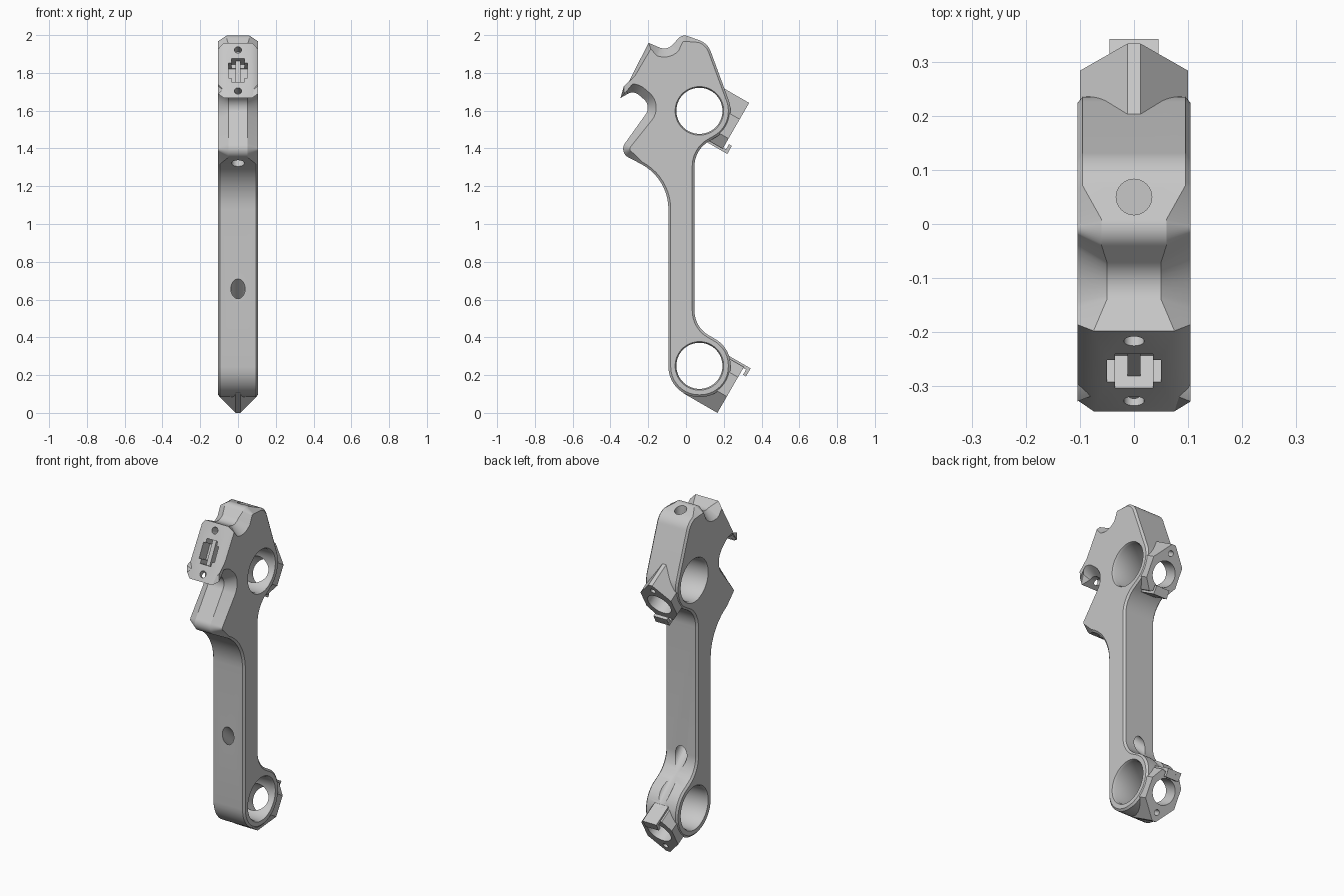
import bpy, bmesh, math
from mathutils import Vector

cube = bpy.data.objects.get("Cube")
if cube:
    bpy.data.objects.remove(cube)

steel = bpy.data.materials.new("light_grey_steel")
steel.use_nodes = True
GREY = (0.57, 0.57, 0.57, 1)
steel.diffuse_color = GREY
steel.node_tree.nodes["Principled BSDF"].inputs["Base Color"].default_value = GREY


def finish(name, bm):
    """Make an object whose faces all point outwards."""
    bm.normal_update()
    bmesh.ops.recalc_face_normals(bm, faces=bm.faces)
    if bm.calc_volume(signed=True) < 0:
        bmesh.ops.reverse_faces(bm, faces=bm.faces)
    mesh = bpy.data.meshes.new(name)
    bm.to_mesh(mesh)
    bm.free()
    mesh.materials.append(steel)
    ob = bpy.data.objects.new(name, mesh)
    bpy.context.collection.objects.link(ob)
    return ob


def loft(name, rings):
    """Skin a list of equal rings of points and cap both ends."""
    bm = bmesh.new()
    rows = [[bm.verts.new(p) for p in ring] for ring in rings]
    n = len(rows[0])
    for r0, r1 in zip(rows, rows[1:]):
        for i in range(n):
            j = (i + 1) % n
            bm.faces.new((r0[i], r0[j], r1[j], r1[i]))
    bm.faces.new(rows[0][::-1])
    bm.faces.new(rows[-1])
    return finish(name, bm)


def prism(name, outline, origin, up, axis, start, end):
    """Extrude an outline (x, height along up) along axis; origin, up and axis are (y, z)."""
    o, u, a = (Vector((0, *v)) for v in (origin, up, axis))
    return loft(name, [[o + Vector((x, 0, 0)) + u * p + a * t for x, p in outline]
                       for t in (start, end)])


def circle(radius, height=0, n=32):
    return [(radius * math.cos(math.tau * i / n), height + radius * math.sin(math.tau * i / n))
            for i in range(n)]


def rect(x, low, high):
    return [(-x, low), (x, low), (x, high), (-x, high)]


def volume(mesh):
    bm = bmesh.new()
    bm.from_mesh(mesh)
    size = bm.calc_volume()
    bm.free()
    return size


def combine(target, other, operation):
    """Boolean that tries the next solver when a result is not plausible."""
    before = target.data.copy()
    size = volume(before)
    bpy.context.view_layer.objects.active = target
    for solver in ('EXACT', 'MANIFOLD', 'FLOAT'):
        mod = target.modifiers.new("join", 'BOOLEAN')
        mod.object, mod.operation, mod.solver = other, operation, solver
        bpy.ops.object.modifier_apply(modifier=mod.name)
        if 0.75 * size < volume(target.data) < 1.25 * size:
            break
        target.data = before.copy()
    bpy.data.objects.remove(other)


def drill(name, origin, axis, radius, start, end, height=0):
    up = (-axis[1], axis[0])
    combine(body, prism(name, circle(radius, height), origin, up, axis, start, end), 'DIFFERENCE')


# Side outline corners: y, z, fillet radius, edge style (flat half width, side inset)
HALF = 0.105
STYLES = {"plate": (0.075, 0.025), "tip": (0.075, 0.012), "cove": (0.05, 0.045),
          "nose": (0.05, 0.035), "crest": (0.06, 0.03), "edge": (0.095, 0.012)}
CORNERS = [
    (-0.198, 1.967, 0, "plate"), (-0.347, 1.675, 0, "tip"),
    (-0.277, 1.715, 0.05, "cove"), (-0.182, 1.633, 0.06, "cove"),
    (-0.357, 1.388, 0.05, "nose"), (-0.093, 1.25, 0.27, "edge"),
    (-0.093, 0.092, 0.16, "edge"), (0.236, 0.092, 0.16, "edge"),
    (0.236, 0.352, 0.16, "edge"), (0.045, 0.4625, 0.15, "edge"),
    (0.045, 1.4015, 0.15, "edge"), (0.236, 1.512, 0.16, "edge"),
    (0.236, 1.636, 0.16, "edge"), (0.115, 1.965, 0.1, "edge"),
    (-0.02, 2.013, 0.045, "crest"), (-0.1, 1.925, 0.06, "cove")]


def rounded_outline(corners, steps=10):
    pts = []
    for i, (y, z, r, style) in enumerate(corners):
        c = Vector((y, z))
        a = (Vector(corners[i - 1][:2]) - c).normalized()
        b = (Vector(corners[(i + 1) % len(corners)][:2]) - c).normalized()
        if r == 0:
            pts.append((c, style))
            continue
        half = a.angle(b) / 2
        centre = c + (a + b).normalized() * (r / math.sin(half))
        p0 = c + a * (r / math.tan(half)) - centre
        p1 = c + b * (r / math.tan(half)) - centre
        sweep = math.pi - 2 * half
        for k in range(steps + 1):
            t = k / steps
            p = (p0 * math.sin((1 - t) * sweep) + p1 * math.sin(t * sweep)) / math.sin(sweep)
            pts.append((centre + p, style))
    return pts


# Main body: loft between the full centre outline and inset side outlines
outline = rounded_outline(CORNERS)
inset = []
for i, (p, style) in enumerate(outline):
    d0 = (p - outline[i - 1][0]).normalized()
    d1 = (outline[(i + 1) % len(outline)][0] - p).normalized()
    n0, n1 = Vector((-d0.y, d0.x)), Vector((-d1.y, d1.x))
    m = (n0 + n1).normalized()
    inset.append(p + m * (STYLES[style][1] / max(m.dot(n0), 0.4)))
body = loft("link_body", [
    [(-HALF, *q) for q in inset],
    [(-STYLES[s][0], *p) for p, s in outline],
    [(STYLES[s][0], *p) for p, s in outline],
    [(HALF, *q) for q in inset]])

# Angled end bosses, each with a ring bore, clamp opening, screw hole and hooked lip
AXIS = (0.866, -0.5)
BORE = ((-0.12, 0.137), (-0.093, 0.122), (0.093, 0.122), (0.12, 0.137))
for z, side in ((0.257, 1), (1.607, -1)):
    centre, up = (0.071, z), (0.5 * side, 0.866 * side)
    boss = [(-0.012, -0.168), (0.012, -0.168), (0.1, -0.068), (0.1, 0.05),
            (0.055, 0.112), (-0.055, 0.112), (-0.1, 0.05), (-0.1, -0.068)]
    combine(body, prism("boss", boss, centre, up, AXIS, 0, 0.207), 'UNION')
    bore = loft("ring_bore", [[(x, centre[0] + a, z + b) for a, b in circle(r, n=64)]
                              for x, r in BORE])
    combine(body, bore, 'DIFFERENCE')
    drill("clamp_opening", centre, AXIS, 0.073, 0.03, 0.3)
    drill("screw_hole", centre, AXIS, 0.016, 0.13, 0.3, height=-0.118 * side)
    hook = prism("hook_arm", rect(0.045, 0.106, 0.124), centre, up, AXIS, 0.1, 0.242)
    combine(body, hook, 'UNION')
    lip = prism("hook_lip", rect(0.044, 0.075, 0.123), centre, up, AXIS, 0.224, 0.2415)
    combine(body, lip, 'UNION')

# Slanted front plate: two screw holes and a stepped socket with a centre rib
PLATE, OUT, ALONG = (-0.2725, 1.821), (-0.891, 0.454), (0.454, 0.891)
for h in (-0.122, 0.122):
    drill("plate_screw_hole", PLATE, OUT, 0.019, -0.06, 0.05, height=h)
for x, h, depth in ((0.05, 0.045, 0.07), (0.035, 0.07, 0.068)):
    socket = prism("socket", rect(x, -h, h), PLATE, ALONG, OUT, -depth, 0.05)
    combine(body, socket, 'DIFFERENCE')
rib = prism("socket_rib", rect(0.012, -0.08, 0.08), PLATE, ALONG, OUT, -0.09, -0.025)
combine(body, rib, 'UNION')

# Oil passages: crown, shoulder and diagonal through the shank
drill("crown_hole", (0.05, 1.9), (0, 1), 0.033, -0.12, 0.2)
drill("shoulder_hole", (-0.246, 1.33), (0.47, 0.883), 0.034, -0.1, 0.2)
drill("shank_hole", (-0.093, 0.665), (0.73, -0.683), 0.038, -0.15, 0.5)

# Rest the part on the ground and shade it
low = min(v.co.z for v in body.data.vertices)
for v in body.data.vertices:
    v.co.z -= low
body.data.update()
bpy.ops.object.select_all(action='DESELECT')
body.select_set(True)
bpy.context.view_layer.objects.active = body
bpy.ops.object.shade_smooth_by_angle(angle=math.radians(30))
